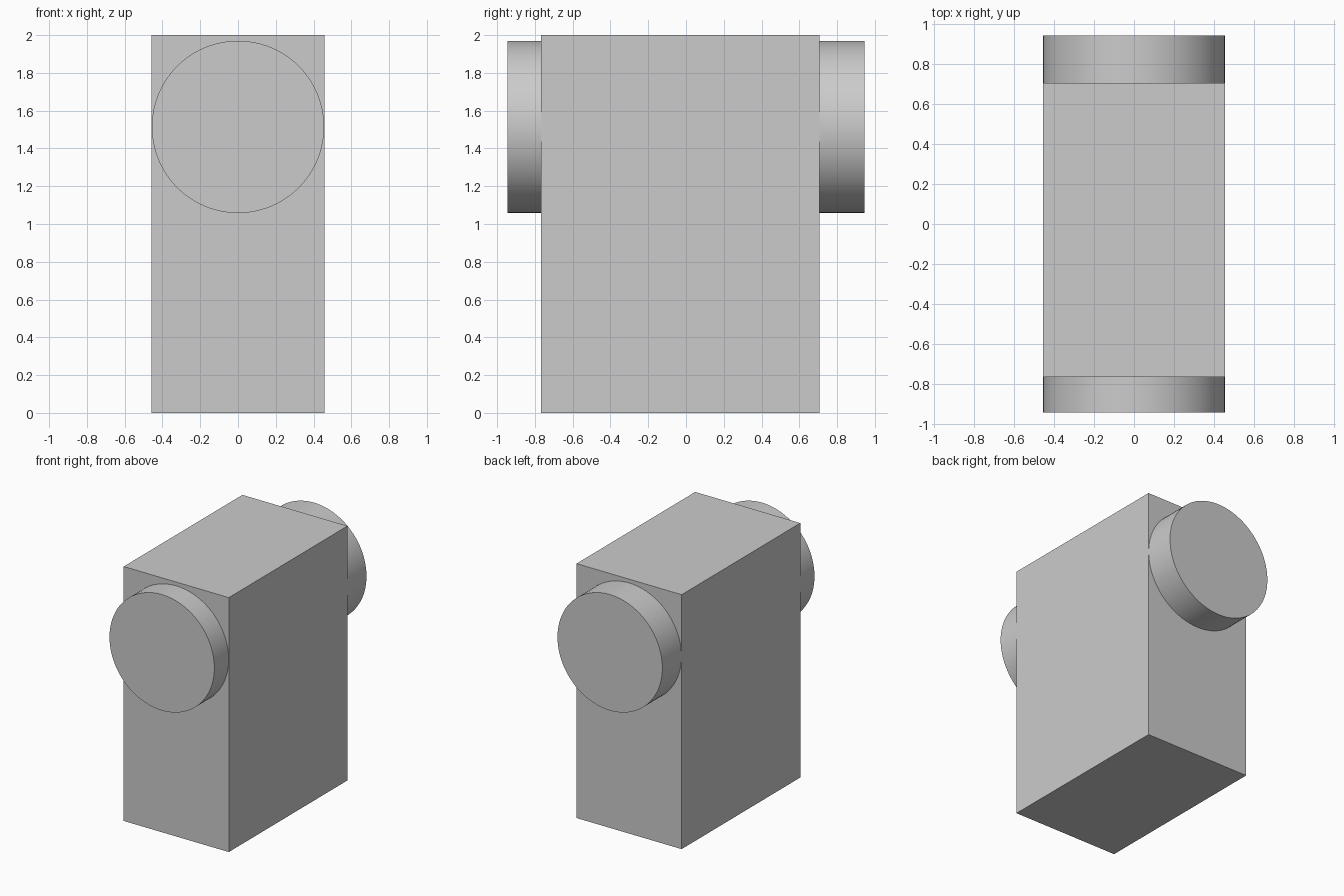
import bpy
import math

cube = bpy.data.objects.get("Cube")
if cube:
    bpy.data.objects.remove(cube, do_unlink=True)

# Plain grey finish for every part
GREY = (0.6, 0.6, 0.6, 1.0)
grey = bpy.data.materials.new("light_grey")
grey.use_nodes = True
grey.diffuse_color = GREY
grey.node_tree.nodes["Principled BSDF"].inputs["Base Color"].default_value = GREY

HALF_WIDTH = 0.457
HEIGHT = 2.0
FRONT, BACK = -0.767, 0.707     # body faces along y
HUB_END = 0.945                 # outer face of each hub
HUB_Z, HUB_RADIUS = 1.514, 0.456
SINK = 0.02                     # hub overlap into the body


def finish(obj, name):
    obj.name = name
    obj.data.name = name
    obj.data.materials.append(grey)


def add_hub(name, y_start, y_end):
    """Round disc lying along y between two positions."""
    bpy.ops.mesh.primitive_cylinder_add(
        vertices=96, radius=HUB_RADIUS, depth=abs(y_end - y_start),
        location=(0, (y_start + y_end) / 2, HUB_Z),
        rotation=(math.pi / 2, 0, 0))
    hub = bpy.context.object
    bpy.ops.object.transform_apply(location=False, rotation=True, scale=True)
    bpy.ops.object.shade_smooth_by_angle(angle=math.radians(30))
    finish(hub, name)


# Upright block body
bpy.ops.mesh.primitive_cube_add(size=1, location=(0, (FRONT + BACK) / 2, HEIGHT / 2))
body = bpy.context.object
body.scale = (2 * HALF_WIDTH, BACK - FRONT, HEIGHT)
bpy.ops.object.transform_apply(location=False, rotation=False, scale=True)
finish(body, "body")

# Round hubs on the front and back
add_hub("front_hub", -HUB_END, FRONT + SINK)
add_hub("back_hub", BACK - SINK, HUB_END)
